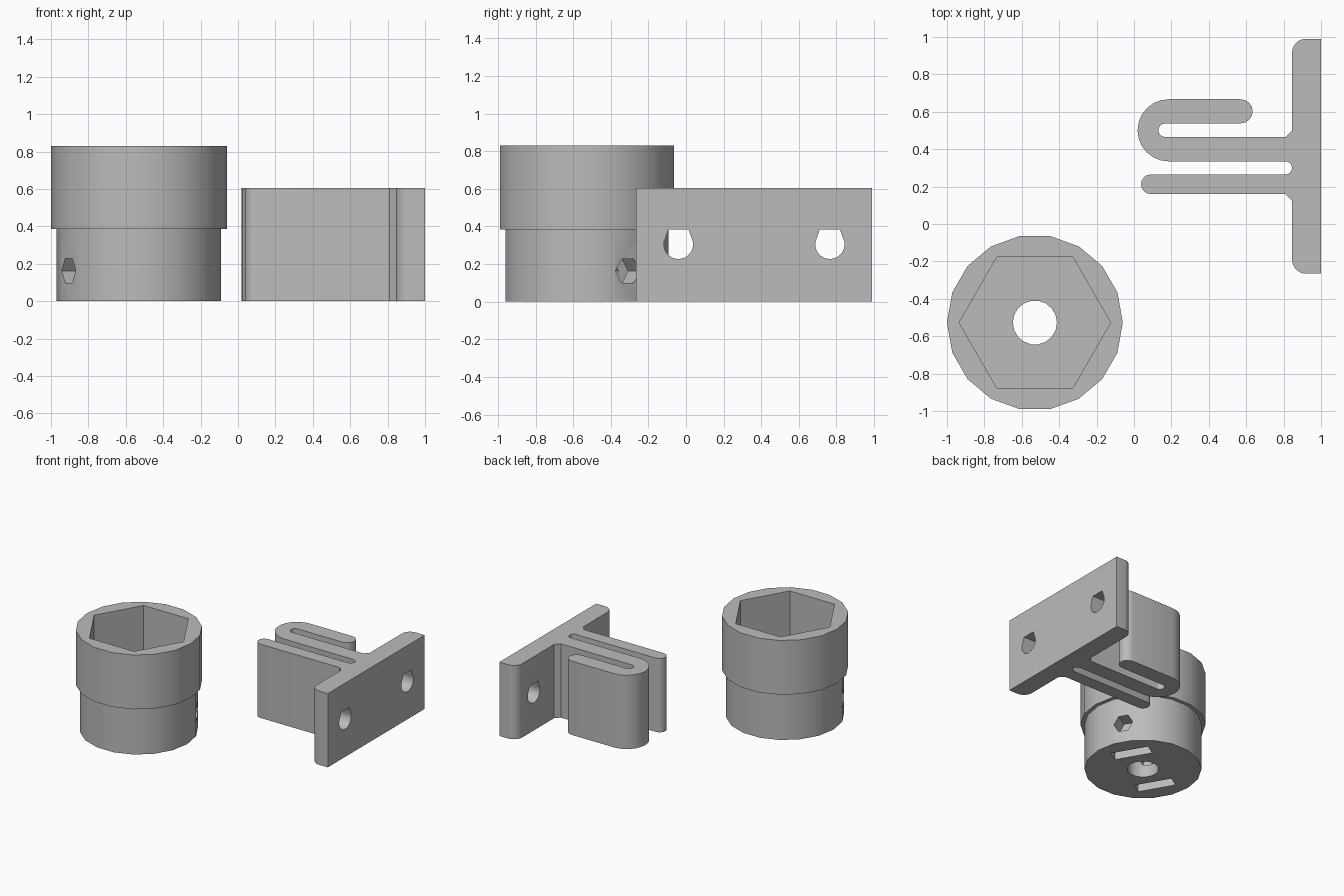
import bpy, bmesh
from math import sin, cos, pi, radians
from mathutils import Matrix, Vector

if "Cube" in bpy.data.objects:
    bpy.data.objects.remove(bpy.data.objects["Cube"])

grey = bpy.data.materials.new("plain grey")
grey.use_nodes = True
grey.diffuse_color = (0.5, 0.5, 0.5, 1)
grey.node_tree.nodes["Principled BSDF"].inputs["Base Color"].default_value = (0.5, 0.5, 0.5, 1)


def arc(cx, cy, r, start, end, steps=8):
    angles = [radians(start + (end - start) * i / steps) for i in range(steps + 1)]
    return [(cx + r * cos(a), cy + r * sin(a)) for a in angles]


def ring(r, sides):
    return arc(0, 0, r, 0, 360, sides)[:-1]


def prism(name, outline, low, high, matrix=Matrix()):
    """Extrude a closed outline from low to high along local z."""
    bm = bmesh.new()
    face = bm.faces.new([bm.verts.new((x, y, low)) for x, y in outline])
    top = bmesh.ops.extrude_face_region(bm, geom=[face])["geom"]
    verts = [v for v in top if isinstance(v, bmesh.types.BMVert)]
    bmesh.ops.translate(bm, verts=verts, vec=(0, 0, high - low))
    bmesh.ops.recalc_face_normals(bm, faces=bm.faces)
    bm.transform(matrix)
    mesh = bpy.data.meshes.new(name)
    bm.to_mesh(mesh)
    bm.free()
    mesh.materials.append(grey)
    obj = bpy.data.objects.new(name, mesh)
    bpy.context.collection.objects.link(obj)
    return obj


def activate(obj):
    bpy.ops.object.select_all(action="DESELECT")
    obj.select_set(True)
    bpy.context.view_layer.objects.active = obj


def combine(obj, other, operation="DIFFERENCE"):
    activate(obj)
    mod = obj.modifiers.new(operation, "BOOLEAN")
    mod.operation, mod.solver, mod.object = operation, "EXACT", other
    bpy.ops.object.modifier_apply(modifier=mod.name)
    bpy.data.objects.remove(other)


def axes(x, y, z, origin):
    """Matrix placing local axes along the given directions."""
    m = Matrix((x, y, z)).transposed().to_4x4()
    m.translation = origin
    return m


# Knob: stepped round body
centre = Vector((-0.53, -0.527, 0))
place = Matrix.Translation(centre)
split, top = 0.385, 0.83
knob = prism("knob", ring(0.47, 18), split, top, place)
combine(knob, prism("base", ring(0.44, 18), 0, split, place), "UNION")

# Hexagonal socket and shaft hole
combine(knob, prism("socket", ring(0.405, 6), split, top + 0.1, place))
combine(knob, prism("shaft", ring(0.118, 18), -0.1, split + 0.1, place))

# Cross hole for set screws, with a nut slot on each side
a = radians(30)
along, across, up = Vector((cos(a), sin(a), 0)), Vector((-sin(a), cos(a), 0)), Vector((0, 0, 1))
cross = axes(across, up, along, centre + up * 0.163)
combine(knob, prism("cross_hole", ring(0.075, 6), -0.6, 0.6, cross))
for side in (-1, 1):
    slot = axes(along, across, up, centre + along * 0.256 * side)
    box = [(-0.05, -0.15), (0.05, -0.15), (0.05, 0.15), (-0.05, 0.15)]
    combine(knob, prism("nut_slot", box, -0.1, 0.31, slot))

# Bracket: mounting plate with a folded spring clip
outline = [(1, -0.265), (1, 0.99)]
outline += arc(0.92, 0.915, 0.075, 90, 180)       # plate corner
outline += [(0.845, 0.5), (0.81, 0.465)]          # chamfer
outline += arc(0.167, 0.5015, 0.0365, 270, 90)    # inside of the fold
outline += arc(0.57, 0.6025, 0.0645, -90, 90)     # free end
outline += arc(0.185, 0.501, 0.166, 90, 270, 12)  # outside of the fold
outline += arc(0.81, 0.3, 0.035, 90, -90)         # gap between arms
outline += arc(0.09, 0.2125, 0.0525, 90, 270)     # straight arm tip
outline += [(0.81, 0.16), (0.845, 0.125)]         # chamfer
outline += arc(0.92, -0.19, 0.075, 180, 270)      # plate corner
bracket = prism("bracket", outline, 0, 0.605)

# Screw holes with flat tops
hole = arc(0, 0, 0.078, 170, 370, 16) + [(0.053, 0.08), (-0.053, 0.08)]
for y in (-0.04, 0.765):
    m = axes((0, 1, 0), (0, 0, 1), (1, 0, 0), (0, y, 0.305))
    combine(bracket, prism("screw_hole", hole, 0.8, 1.1, m))

for obj in (knob, bracket):
    activate(obj)
    bpy.ops.object.shade_smooth_by_angle(angle=radians(30))
